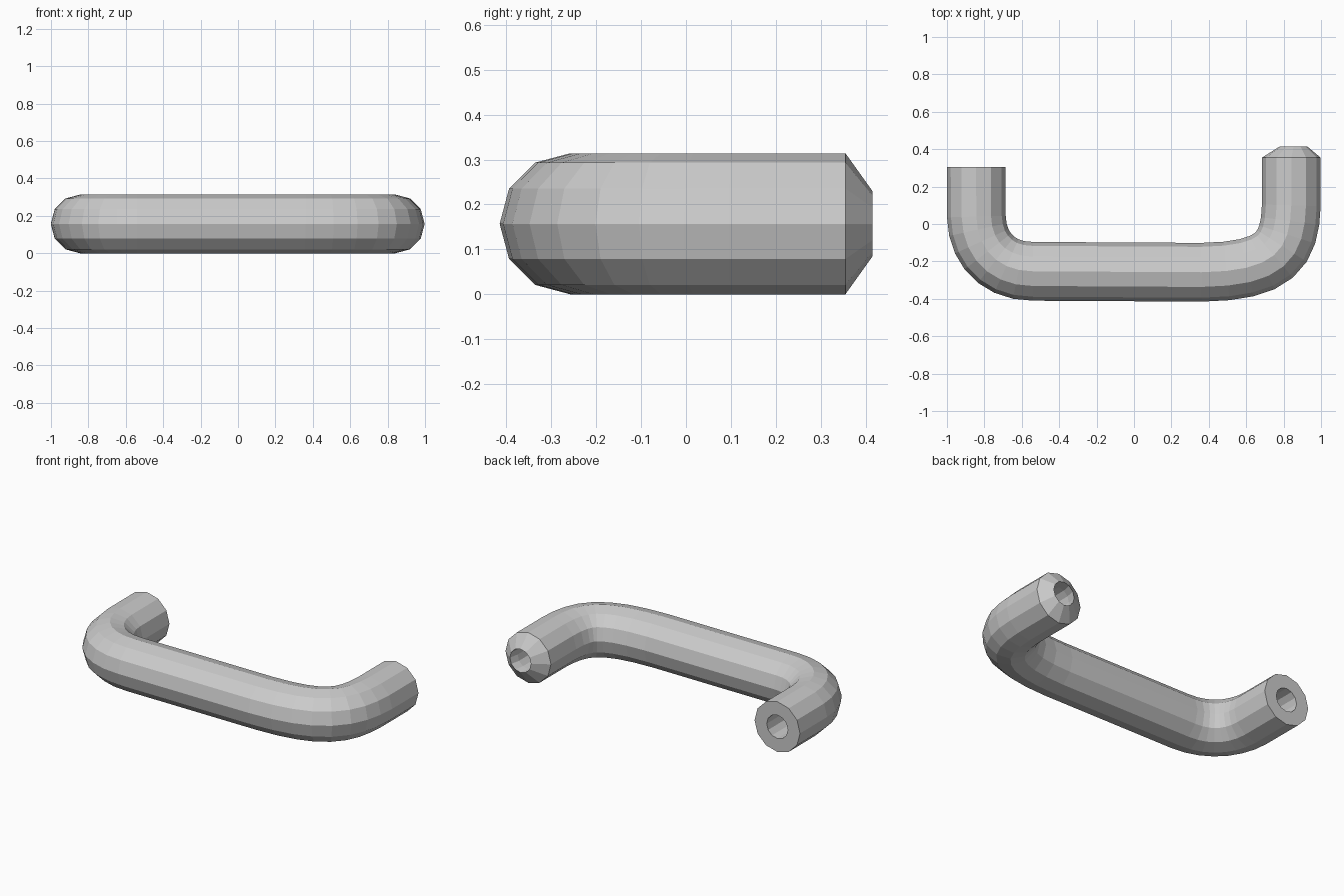
import bpy, bmesh, math
from mathutils import Vector

if "Cube" in bpy.data.objects:
    bpy.data.objects.remove(bpy.data.objects["Cube"])

SIDES, R, HOLE, ZC = 12, 0.157, 0.073, 0.157


def bezier(p0, p1, p2, p3, n):
    """Points and tangents along a cubic bend."""
    p = [Vector((x, y, ZC)) for x, y in (p0, p1, p2, p3)]
    out = []
    for i in range(n + 1):
        t = i / n
        s = 1 - t
        pos = p[0]*s**3 + p[1]*3*s*s*t + p[2]*3*s*t*t + p[3]*t**3
        tan = (p[1]-p[0])*s*s + (p[2]-p[1])*2*s*t + (p[3]-p[2])*t*t
        out.append((pos, tan.normalized()))
    return out


# Centre line: left end, left bend, bar, right bend, right end
path = [(Vector((-0.844, 0.305, ZC)), Vector((0, -1, 0)))]
path += bezier((-0.843, 0.04), (-0.838, -0.13), (-0.73, -0.253), (-0.54, -0.253), 7)
path += [(Vector((0, -0.256, ZC)), Vector((1, 0, 0)))]
path += bezier((0.36, -0.258), (0.76, -0.253), (0.834, -0.14), (0.841, 0.1), 8)
path += [(Vector((0.841, 0.355, ZC)), Vector((0, 1, 0)))]
tip = (Vector((0.853, 0.415, ZC)), Vector((0, 1, 0)))

bm = bmesh.new()


def ring(station, radius):
    pos, tan = station
    up = Vector((0, 0, 1))
    side = tan.cross(up)
    return [bm.verts.new(pos + radius * (side * math.cos(a) + up * math.sin(a)))
            for a in (2 * math.pi * i / SIDES for i in range(SIDES))]


# Outer skin, chamfered tip, then back through the bore
rings = [ring(s, R) for s in path]
rings.append(ring(tip, HOLE))
rings += [ring(s, HOLE) for s in reversed(path)]
for a, b in zip(rings, rings[1:] + rings[:1]):
    for i in range(SIDES):
        j = (i + 1) % SIDES
        bm.faces.new((a[i], a[j], b[j], b[i]))
bmesh.ops.recalc_face_normals(bm, faces=bm.faces)

mesh = bpy.data.meshes.new("bent_tube")
bm.to_mesh(mesh)
bm.free()
bpy.context.collection.objects.link(bpy.data.objects.new("bent_tube", mesh))
